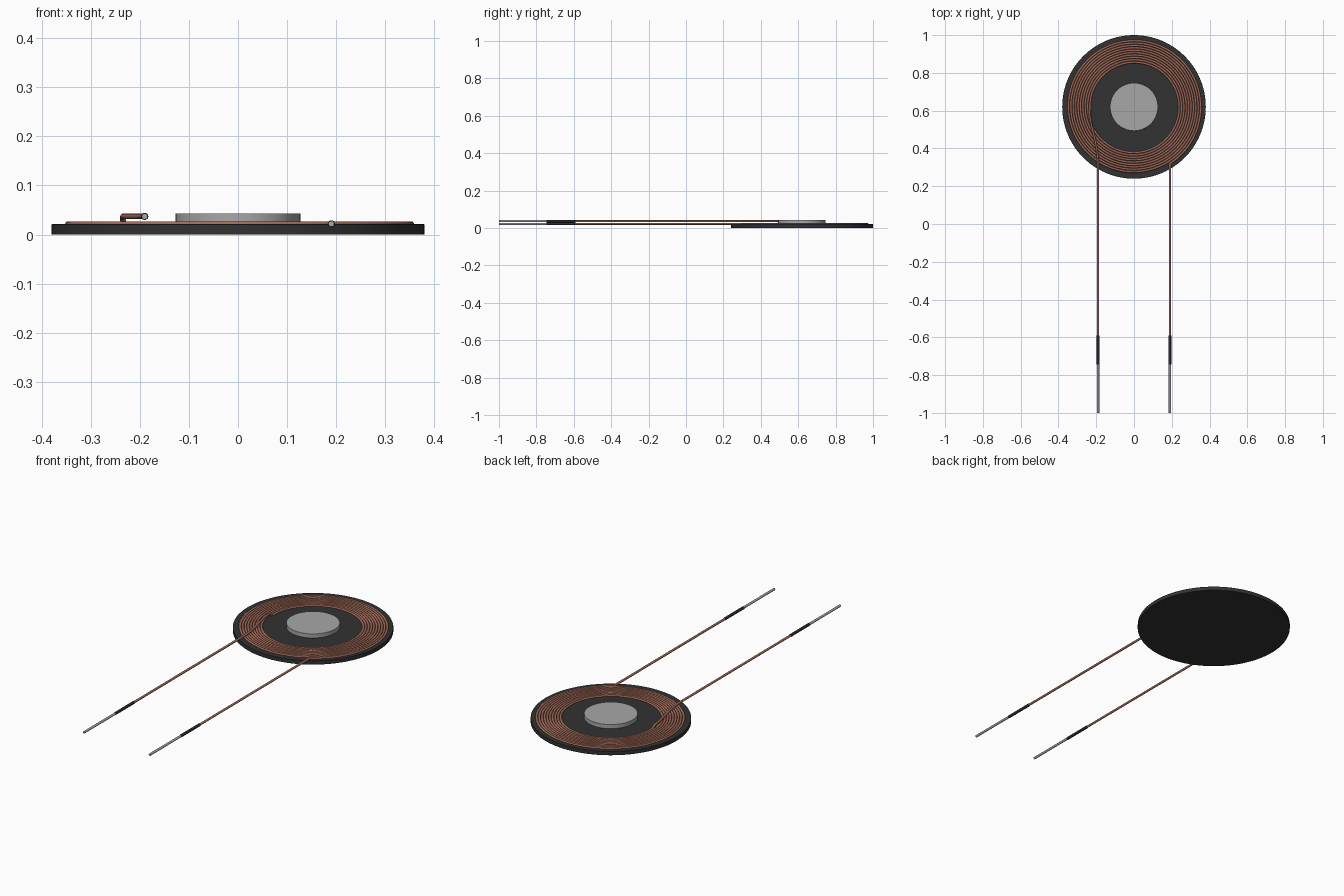
import bpy
import math
from mathutils import Vector

if "Cube" in bpy.data.objects:
    bpy.data.objects.remove(bpy.data.objects["Cube"], do_unlink=True)


def material(name, color, metallic=0.0):
    m = bpy.data.materials.new(name)
    m.use_nodes = True
    m.diffuse_color = (*color, 1)
    bsdf = m.node_tree.nodes["Principled BSDF"]
    bsdf.inputs["Base Color"].default_value = (*color, 1)
    bsdf.inputs["Roughness"].default_value = 0.6
    return m


ferrite = material("dark ferrite", (0.032, 0.032, 0.032))
copper = material("copper", (0.36, 0.145, 0.1))
metal = material("grey metal", (0.39, 0.39, 0.39))
rubber = material("black sleeve", (0.022, 0.022, 0.026))

CY = 0.62          # centre of the coil along y
WIRE = 0.0058      # wire radius
LEAD_X = 0.19
DISC_TOP = 0.021
HIGH_Z, LOW_Z = 0.037, 0.022   # lead heights, left and right


def smooth(obj):
    bpy.ops.object.select_all(action="DESELECT")
    obj.select_set(True)
    bpy.context.view_layer.objects.active = obj
    bpy.ops.object.shade_smooth_by_angle(angle=math.radians(40))


def disc(name, radius, z0, z1, mat, bevel):
    bpy.ops.mesh.primitive_cylinder_add(
        vertices=96, radius=radius, depth=z1 - z0, location=(0, CY, (z0 + z1) / 2))
    obj = bpy.context.object
    obj.name = name
    obj.data.materials.append(mat)
    mod = obj.modifiers.new("edge", "BEVEL")
    mod.width = bevel
    mod.segments = 2
    smooth(obj)


def tube(name, points, radius, mat):
    curve = bpy.data.curves.new(name, "CURVE")
    curve.dimensions = "3D"
    curve.bevel_depth = radius
    curve.bevel_resolution = 3
    curve.use_fill_caps = True
    spline = curve.splines.new("POLY")
    spline.points.add(len(points) - 1)
    for p, co in zip(spline.points, points):
        p.co = (*co, 1)
    obj = bpy.data.objects.new(name, curve)
    bpy.context.collection.objects.link(obj)
    curve.materials.append(mat)
    bpy.ops.object.select_all(action="DESELECT")
    obj.select_set(True)
    bpy.context.view_layer.objects.active = obj
    bpy.ops.object.convert(target="MESH")
    smooth(bpy.context.object)


def bezier(a, b, c, d, n=16):
    a, b, c, d = map(Vector, (a, b, c, d))
    return [a * (1 - t) ** 3 + b * 3 * t * (1 - t) ** 2 + c * 3 * t * t * (1 - t) + d * t ** 3
            for t in (i / n for i in range(n + 1))]


# Ferrite base and centre magnet
disc("base_disc", 0.38, 0, DISC_TOP, ferrite, 0.001)
disc("center_magnet", 0.127, DISC_TOP, 0.043, metal, 0.0008)

# Flat clockwise spiral, from the inner left to the outer front right
start, end = math.pi, math.radians(-58) - 18 * math.pi
STEPS = 960
spiral = []
for i in range(STEPS + 1):
    t = i / STEPS
    a = start + (end - start) * t
    r = 0.233 + (0.355 - 0.233) * t
    spiral.append((r * math.cos(a), CY + r * math.sin(a), DISC_TOP))
tube("coil_winding", spiral, WIRE, copper)

# Left lead: rises from the inner end and crosses over the winding
inner = Vector(spiral[0])
rise = bezier(inner, inner + Vector((0, -0.02, 0)),
              (-0.236, CY - 0.01, HIGH_Z), (-0.234, CY - 0.045, HIGH_Z), 8)
cross = bezier((-0.234, CY - 0.045, HIGH_Z), (-0.226, 0.50, HIGH_Z),
               (-LEAD_X, 0.42, HIGH_Z), (-LEAD_X, 0.30, HIGH_Z))
tube("right_side_lead", rise + cross[1:] + [Vector((-LEAD_X, -0.6, HIGH_Z))], WIRE, copper)

# Other lead: leaves the outer end of the winding
outer = Vector(spiral[-1])
bend = bezier(outer, outer + Vector((0.004, -0.004, 0)),
              (LEAD_X, outer.y - 0.006, LOW_Z), (LEAD_X, outer.y - 0.02, LOW_Z), 6)
tube("left_side_lead", bend + [Vector((LEAD_X, -0.6, LOW_Z))], WIRE, copper)

# Sleeves and tinned tips
for side, x, z in (("right", -LEAD_X, HIGH_Z), ("left", LEAD_X, LOW_Z)):
    tube(side + "_sleeve", [(x, -0.59, z), (x, -0.745, z)], 0.0075, rubber)
    tube(side + "_tinned_tip", [(x, -0.74, z), (x, -1, z)], 0.0062, metal)
